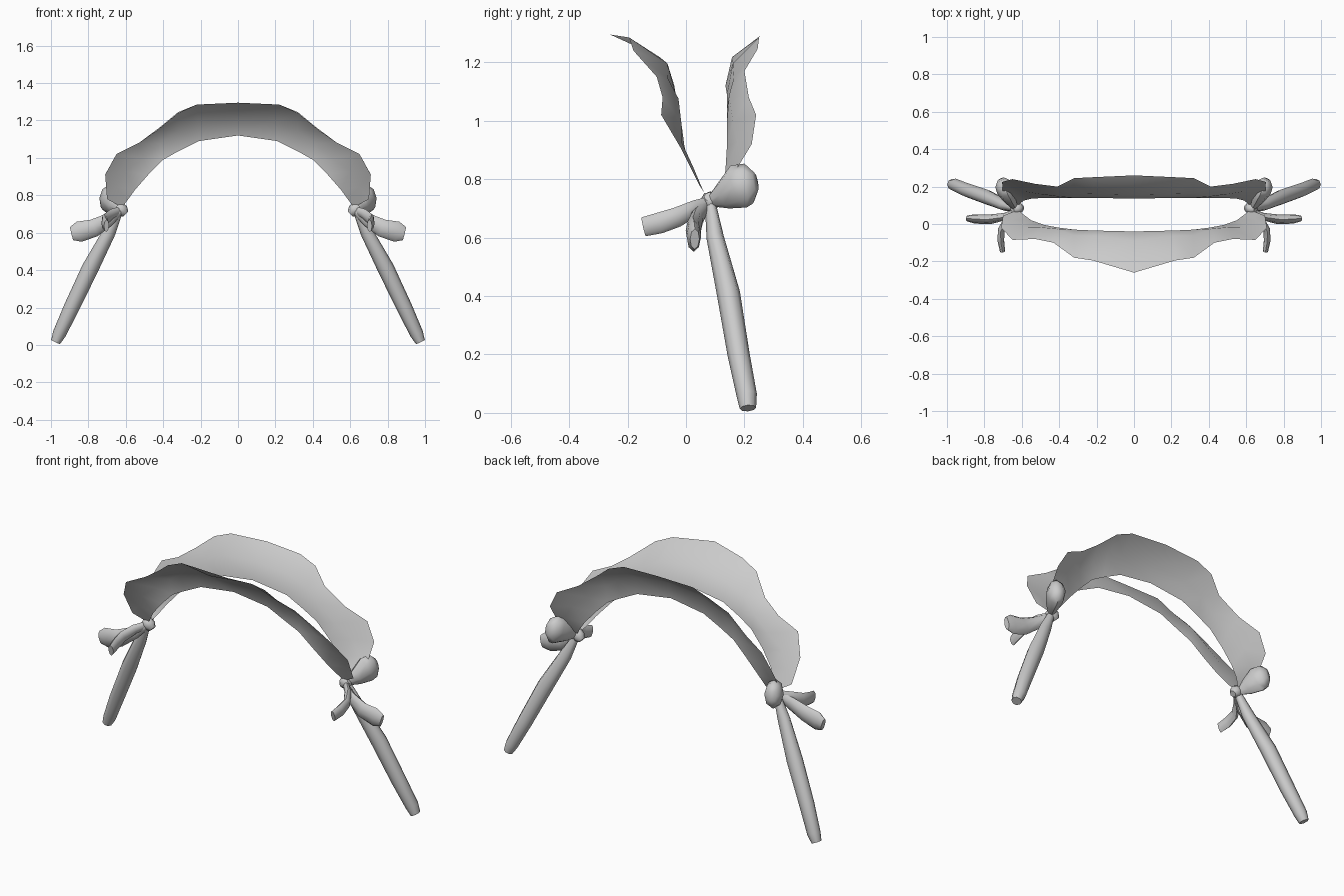
import bpy, bmesh, math
from mathutils import Vector

if "Cube" in bpy.data.objects:
    bpy.data.objects.remove(bpy.data.objects["Cube"])


def finish(name, bm, angle):
    bmesh.ops.recalc_face_normals(bm, faces=bm.faces)
    me = bpy.data.meshes.new(name)
    bm.to_mesh(me)
    bm.free()
    ob = bpy.data.objects.new(name, me)
    bpy.context.collection.objects.link(ob)
    # the other half of the headdress
    mod = ob.modifiers.new("Mirror", 'MIRROR')
    mod.use_clip = True
    mod.merge_threshold = 0.0005
    bpy.ops.object.select_all(action='DESELECT')
    bpy.context.view_layer.objects.active = ob
    ob.select_set(True)
    bpy.ops.object.shade_smooth_by_angle(angle=math.radians(angle))
    return ob


def frill(name, inner, outer, bulge):
    """Ruffled sheet between two edges, curled by a bulged middle row."""
    bm = bmesh.new()
    rows = []
    n = len(inner) - 1
    for i, (a, b) in enumerate(zip(inner, outer)):
        a, b = Vector(a), Vector(b)
        k = 1 - i / n
        mid = a.lerp(b, 0.5) + Vector((0, bulge * k, 0.01 * k))
        rows.append([bm.verts.new(p) for p in (a, mid, b)])
    for r, s in zip(rows, rows[1:]):
        for j in range(2):
            bm.faces.new((r[j], r[j + 1], s[j + 1], s[j]))
    return finish(name, bm, 60)


def loft(name, stations, ref, sides=8):
    """Capped tube; each station is (centre, half width along ref, half thickness)."""
    bm = bmesh.new()
    pts = [Vector(s[0]) for s in stations]
    rings = []
    for i, (c, w, t) in enumerate(stations):
        d = (pts[min(i + 1, len(pts) - 1)] - pts[max(i - 1, 0)]).normalized()
        u = Vector(ref)
        u = (u - d * u.dot(d)).normalized()
        v = d.cross(u)
        rings.append([bm.verts.new(pts[i] + u * w * math.cos(a) + v * t * math.sin(a))
                      for a in (2 * math.pi * k / sides for k in range(sides))])
    for r, s in zip(rings, rings[1:]):
        for k in range(sides):
            bm.faces.new((r[k], r[k - 1], s[k - 1], s[k]))
    bm.faces.new(rings[0])
    bm.faces.new(rings[-1])
    return finish(name, bm, 50)


# front frill, leaning forward
frill("front_frill",
      [(0, -.04, 1.12), (.21, -.035, 1.09), (.32, -.03, 1.035), (.40, -.02, .99),
       (.48, -.005, .91), (.55, .02, .83), (.59, .05, .775), (.62, .075, .735)],
      [(0, -.26, 1.295), (.22, -.195, 1.285), (.32, -.18, 1.24), (.43, -.10, 1.15),
       (.53, -.08, 1.08), (.65, -.085, 1.02), (.71, -.02, .91), (.70, .045, .78)],
      .06)

# back frill, more upright
frill("back_frill",
      [(0, .135, 1.12), (.21, .14, 1.09), (.32, .14, 1.035), (.40, .14, .99),
       (.48, .14, .91), (.55, .135, .83), (.59, .125, .775), (.62, .10, .735)],
      [(0, .26, 1.295), (.22, .25, 1.285), (.32, .245, 1.245), (.41, .20, 1.17),
       (.53, .215, 1.08), (.65, .24, 1.02), (.705, .225, .92), (.70, .14, .78)],
      -.04)

# long hanging ribbon
loft("long_ribbon",
     [((.63, .082, .725), .018, .018), ((.69, .10, .60), .03, .035),
      ((.79, .145, .41), .04, .045), ((.89, .18, .20), .038, .042),
      ((.955, .208, .06), .035, .036), ((.975, .212, .016), .028, .026)],
     (0, 1, 0))

# bow knot
loft("bow_knot",
     [((.60, .085, .70), .018, .018), ((.615, .085, .715), .034, .03),
      ((.635, .08, .73), .034, .03), ((.65, .08, .74), .018, .018)],
     (0, 0, 1))

# puffed bow loop behind the knot
loft("bow_loop",
     [((.635, .085, .725), .02, .015), ((.66, .13, .745), .05, .035),
      ((.685, .18, .775), .078, .05), ((.70, .215, .785), .07, .045),
      ((.71, .238, .79), .035, .022)],
     (0, 0, 1))

# short side tail
loft("side_tail",
     [((.63, .07, .715), .02, .014), ((.69, .04, .67), .035, .02),
      ((.77, .025, .625), .048, .026), ((.85, .027, .605), .055, .025),
      ((.89, .03, .595), .036, .016)],
     (0, 0, 1))

# short front tail
loft("front_tail",
     [((.63, .075, .72), .02, .014), ((.675, .03, .70), .028, .018),
      ((.71, -.03, .67), .034, .018), ((.712, -.09, .65), .036, .018),
      ((.703, -.145, .637), .033, .014)],
     (0, 0, 1))
